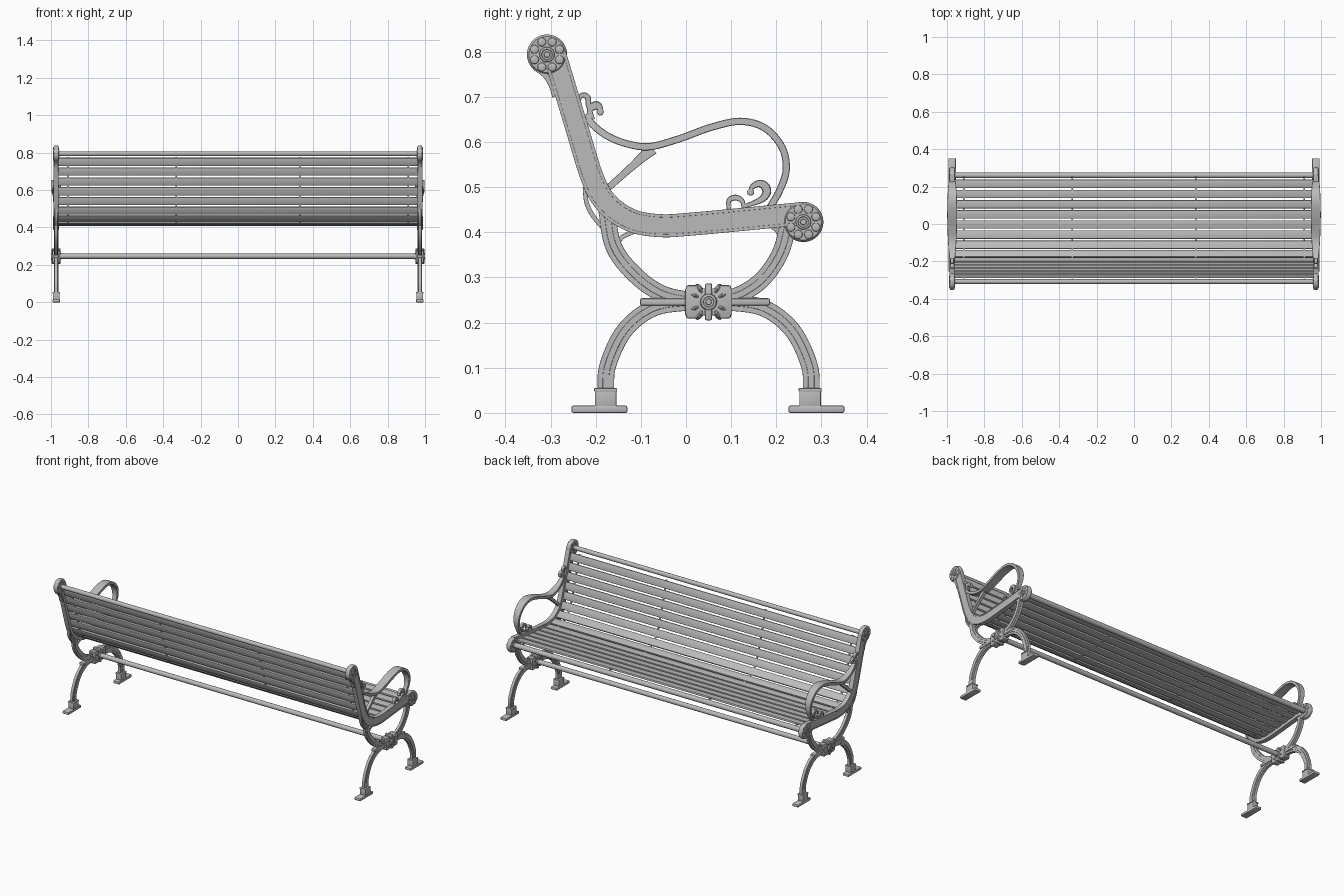
import bpy, bmesh, math
from mathutils import Vector, Matrix

if "Cube" in bpy.data.objects:
    bpy.data.objects.remove(bpy.data.objects["Cube"])

GREY = bpy.data.materials.new("cast_grey")
GREY.use_nodes = True
GREY.diffuse_color = (0.5, 0.5, 0.5, 1)
GREY.node_tree.nodes["Principled BSDF"].inputs["Base Color"].default_value = (0.5, 0.5, 0.5, 1)

END = 0.972       # x of the end frames
HUB = (0.05, 0.246)
parts = []


def finish(bm, name, mirror=True):
    bmesh.ops.recalc_face_normals(bm, faces=bm.faces)
    mesh = bpy.data.meshes.new(name)
    bm.to_mesh(mesh)
    bm.free()
    mesh.materials.append(GREY)
    ob = bpy.data.objects.new(name, mesh)
    bpy.context.collection.objects.link(ob)
    if mirror:
        ob.modifiers.new("Mirror", 'MIRROR')
    parts.append(ob)


def smooth_path(pts, steps=6):
    """Catmull-Rom curve through (y, z) points."""
    p = [Vector(q) for q in pts]
    p = [2 * p[0] - p[1]] + p + [2 * p[-1] - p[-2]]
    out = []
    for a, b, c, d in zip(p, p[1:], p[2:], p[3:]):
        for i in range(steps):
            t = i / steps
            out.append(0.5 * (2 * b + (c - a) * t + (2 * a - 5 * b + 4 * c - d) * t * t
                              + (3 * b - a - 3 * c + d) * t ** 3))
    return out + [p[-2]]


def normals(path):
    res = []
    for i in range(len(path)):
        t = (path[min(i + 1, len(path) - 1)] - path[max(i - 1, 0)]).normalized()
        res.append(Vector((-t.y, t.x)))
    return res


def offset(path, d):
    return [p + n * d for p, n in zip(path, normals(path))]


def ribbon(bm, path, width, thick, x=END, chamfer=0.08):
    """Chamfered bar swept along a side-on path; sizes may vary with u."""
    rings = []
    for i, (p, n) in enumerate(zip(path, normals(path))):
        u = i / (len(path) - 1)
        w = (width(u) if callable(width) else width) / 2
        t = (thick(u) if callable(thick) else thick) / 2
        c = chamfer * min(w, t)
        sec = [(w, t - c), (w - c, t), (c - w, t), (-w, t - c),
               (-w, c - t), (c - w, -t), (w - c, -t), (w, c - t)]
        rings.append([bm.verts.new((x + b, *(p + n * a))) for a, b in sec])
    for r, s in zip(rings, rings[1:]):
        for k in range(8):
            bm.faces.new((r[k], r[(k + 1) % 8], s[(k + 1) % 8], s[k]))
    bm.faces.new(rings[0])
    bm.faces.new(rings[-1])


def box(bm, center, size, rot=0, bevel=0.002):
    m = (Matrix.Translation(center) @ Matrix.Rotation(rot, 4, 'X')
         @ Matrix.Diagonal((*size, 1)))
    verts = bmesh.ops.create_cube(bm, size=1, matrix=m)["verts"]
    edges = list({e for v in verts for e in v.link_edges})
    bmesh.ops.bevel(bm, geom=edges, offset=bevel, segments=2, profile=0.5, affect='EDGES')


def lathe(bm, y, z, profile, segs=32):
    """Disc about the x axis from (radius, half depth) pairs, both faces."""
    full = profile + [(r, -h) for r, h in reversed(profile)]
    rings = [[bm.verts.new((END + h, y + r * math.cos(a), z + r * math.sin(a)))
              for a in (math.tau * k / segs for k in range(segs))] for r, h in full]
    for a, b in zip(rings, rings[1:]):
        for k in range(segs):
            j = (k + 1) % segs
            bm.faces.new((a[k], a[j], b[j], b[k]))
    bm.faces.new(rings[0])
    bm.faces.new(rings[-1])


def rod(name, y, z, r):
    bm = bmesh.new()
    m = Matrix.Translation((0, y, z)) @ Matrix.Rotation(math.pi / 2, 4, 'Y')
    bmesh.ops.create_cone(bm, cap_ends=True, segments=20, radius1=r, radius2=r,
                          depth=2 * END, matrix=m)
    finish(bm, name, False)


# Side rail carrying the back and seat, with raised rims
BACK, FRONT = (-0.308, 0.794), (0.26, 0.423)
rail = smooth_path([(-0.291, 0.794), (-0.273, 0.735), (-0.242, 0.632), (-0.208, 0.522), (-0.177, 0.466),
                    (-0.125, 0.428), (-0.06, 0.415), (0.02, 0.419), (0.22, 0.438), (0.26, 0.442)])
bm = bmesh.new()
ribbon(bm, rail, 0.05, 0.022)
for d in (-0.022, 0.022):
    ribbon(bm, offset(rail, d), 0.007, 0.027)
ribbon(bm, smooth_path([(-0.335, 0.765), (-0.312, 0.748), (-0.298, 0.725), (-0.29, 0.70)]), 0.012, 0.022)
finish(bm, "side_rail")

# Rosettes at both ends of the rail, ringed with small studs
for name, (y, z) in (("back_rosette", BACK), ("front_rosette", FRONT)):
    bm = bmesh.new()
    lathe(bm, y, z, [(0.006, 0.018), (0.007, 0.016), (0.011, 0.016), (0.012, 0.018), (0.016, 0.017),
                     (0.017, 0.013), (0.040, 0.013), (0.043, 0.010), (0.0445, 0.005)])
    for k in range(8):
        a = math.tau * (k + 0.5) / 8
        lathe(bm, y + 0.030 * math.cos(a), z + 0.030 * math.sin(a),
              [(0.007, 0.016), (0.009, 0.015), (0.0105, 0.011)], 14)
    finish(bm, name)

# Slats spread evenly along the rail
lengths = [0]
for a, b in zip(rail, rail[1:]):
    lengths.append(lengths[-1] + (b - a).length)
bm = bmesh.new()
COUNT, INSET = 14, 0.045
for k in range(COUNT):
    s = INSET + (lengths[-1] - 2 * INSET) * k / (COUNT - 1)
    i = max(j for j in range(len(rail) - 1) if lengths[j] <= s)
    seg = rail[i + 1] - rail[i]
    p = rail[i] + seg.normalized() * (s - lengths[i])
    box(bm, (0, p.x, p.y), (2 * END - 0.01, 0.044, 0.012), math.atan2(seg.y, seg.x), 0.003)
finish(bm, "slats", False)

# Straps threaded through the slats
bm = bmesh.new()
for x in (0.33, 0.91):
    ribbon(bm, offset(rail, -0.002)[2:-2], 0.007, 0.009, x)
finish(bm, "slat_straps")

# Long rods
rod("top_rod", *BACK, 0.013)
rod("seat_front_rod", *FRONT, 0.015)
rod("stretcher_rod", *HUB, 0.014)

# Curved legs with a raised centre rib
lower = [(-0.178, 0.045), (-0.173, 0.106), (-0.135, 0.184), (-0.07, 0.233), (0.02, 0.247)]
curves = {
    "back_leg": lower,
    "front_leg": [(2 * HUB[0] - y, z) for y, z in lower],
    "back_seat_support": [(-0.176, 0.45), (-0.16, 0.368), (-0.113, 0.306), (-0.053, 0.264), (0.02, 0.247)],
    "front_seat_support": [(0.228, 0.425), (0.21, 0.357), (0.173, 0.30), (0.125, 0.265), (0.07, 0.247)],
}
for name, pts in curves.items():
    bm = bmesh.new()
    path = smooth_path(pts)
    ribbon(bm, path, 0.037, 0.017)
    ribbon(bm, path, 0.014, 0.022)
    finish(bm, name)

# Small brackets between supports and rail
bm = bmesh.new()
for pts in ([(-0.224, 0.50), (-0.220, 0.465), (-0.205, 0.435), (-0.18, 0.405)],
            [(-0.155, 0.365), (-0.143, 0.388), (-0.115, 0.402)],
            [(0.212, 0.37), (0.205, 0.40), (0.185, 0.417)]):
    ribbon(bm, smooth_path(pts), 0.010, 0.016)
finish(bm, "support_brackets")

# Feet
for name, y in (("back_foot", -0.192), ("front_foot", 0.289)):
    bm = bmesh.new()
    leg_y = y + math.copysign(0.014, HUB[0] - y)
    box(bm, (END, y, 0.008), (0.040, 0.124, 0.016), bevel=0.004)
    box(bm, (END, leg_y, 0.032), (0.036, 0.048, 0.040))
    box(bm, (END, leg_y, 0.051), (0.040, 0.051, 0.008))
    finish(bm, name)

# Hub where the curves meet, with a boss and leaves
bm = bmesh.new()
y, z = HUB
box(bm, (END, y, z), (0.040, 0.104, 0.060))
box(bm, (END, y - 0.008, z), (0.028, 0.288, 0.016), bevel=0.004)
box(bm, (END, y, z), (0.048, 0.016, 0.082), bevel=0.004)
for side in (-1, 1):
    box(bm, (END, y + side * 0.036, z), (0.040, 0.028, 0.074), bevel=0.005)
lathe(bm, y, z, [(0.006, 0.028), (0.007, 0.026), (0.011, 0.026), (0.012, 0.028), (0.017, 0.027),
                 (0.019, 0.018)])
for angle in (25, -25, 155, 205, 55, 125, 235, 305):
    m = (Matrix.Translation((END, y, z)) @ Matrix.Rotation(math.radians(angle), 4, 'X')
         @ Matrix.Translation((0, 0.033, 0)) @ Matrix.Diagonal((0.025, 0.015, 0.007, 1)))
    bmesh.ops.create_uvsphere(bm, u_segments=12, v_segments=8, radius=1, matrix=m)
finish(bm, "hub")

# Armrest, widest in the middle, and its brace
bm = bmesh.new()
arm = smooth_path([(-0.222, 0.662), (-0.208, 0.64), (-0.175, 0.614), (-0.13, 0.596), (-0.08, 0.59),
                   (-0.013, 0.608), (0.053, 0.632), (0.12, 0.646), (0.175, 0.631), (0.213, 0.588),
                   (0.222, 0.539), (0.208, 0.494), (0.186, 0.455)])
ribbon(bm, arm, 0.016, lambda u: 0.018 + 0.034 * math.sin(math.pi * u) ** 1.3, chamfer=0.15)
finish(bm, "armrest")
bm = bmesh.new()
ribbon(bm, smooth_path([(-0.18, 0.492), (-0.135, 0.532), (-0.075, 0.586)]),
       lambda u: 0.015 + 0.014 * u ** 4, 0.018)
finish(bm, "armrest_brace")

# Scrollwork
scrolls = {
    "back_hook": [(-0.24, 0.69), (-0.23, 0.704), (-0.218, 0.699), (-0.216, 0.68), (-0.206, 0.65)],
    "back_scroll": [(-0.216, 0.66), (-0.212, 0.674), (-0.20, 0.681), (-0.191, 0.676), (-0.19, 0.667)],
    "seat_loop": [(0.095, 0.447), (0.095, 0.47), (0.109, 0.477), (0.124, 0.47), (0.128, 0.452)],
    "seat_scroll": [(0.125, 0.457), (0.15, 0.465), (0.170, 0.475), (0.179, 0.49), (0.173, 0.504),
                    (0.16, 0.508), (0.146, 0.50), (0.143, 0.489)],
}
for name, pts in scrolls.items():
    thickest = 0.011 if "scroll" in name else 0.004
    bm = bmesh.new()
    ribbon(bm, smooth_path(pts), lambda u: 0.009 + thickest * math.sin(math.pi * u) ** 2, 0.020, chamfer=0.2)
    if "scroll" in name:
        lathe(bm, *pts[-1], [(0.005, 0.011), (0.008, 0.009)], 14)
    finish(bm, name)

# Smooth shading that keeps hard edges
for ob in bpy.context.selected_objects:
    ob.select_set(False)
for ob in parts:
    ob.select_set(True)
bpy.context.view_layer.objects.active = parts[0]
bpy.ops.object.shade_smooth_by_angle(angle=math.radians(30))
